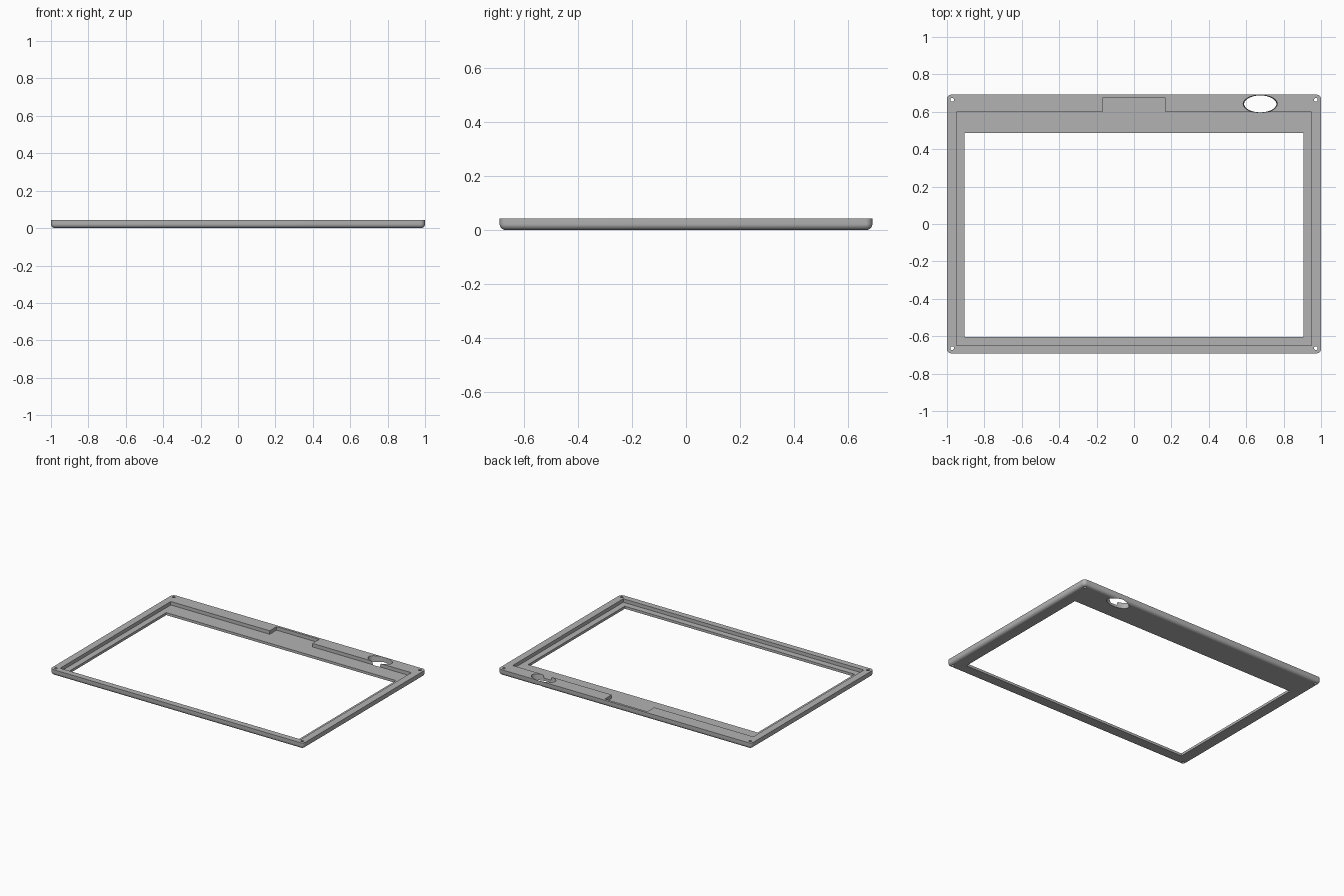
import bpy, bmesh, math
from mathutils import Matrix

if "Cube" in bpy.data.objects:
    bpy.data.objects.remove(bpy.data.objects["Cube"])

HEIGHT, FLOOR = 0.043, 0.018

grey = bpy.data.materials.new("plain grey")
grey.use_nodes = True
colour = (0.45, 0.45, 0.45, 1)
grey.diffuse_color = colour
grey.node_tree.nodes["Principled BSDF"].inputs["Base Color"].default_value = colour


def add_object(name, bm):
    bmesh.ops.recalc_face_normals(bm, faces=bm.faces)
    mesh = bpy.data.meshes.new(name)
    bm.to_mesh(mesh)
    bm.free()
    mesh.materials.append(grey)
    obj = bpy.data.objects.new(name, mesh)
    bpy.context.collection.objects.link(obj)
    return obj


def prism(points, z0, z1):
    """Extrude a flat outline between two heights."""
    bm = bmesh.new()
    face = bm.faces.new([bm.verts.new((x, y, z0)) for x, y in points])
    top = bmesh.ops.extrude_face_region(bm, geom=[face])["geom"]
    verts = [v for v in top if isinstance(v, bmesh.types.BMVert)]
    bmesh.ops.translate(bm, verts=verts, vec=(0, 0, z1 - z0))
    return bm


def rectangle(x, y0, y1):
    return [(-x, y0), (x, y0), (x, y1), (-x, y1)]


def round_hole(x, y, rx, ry, taper, segments):
    """Elliptical cutter, narrower at the bottom by the taper factor."""
    bm = bmesh.new()
    bmesh.ops.create_cone(bm, cap_ends=True, segments=segments, radius1=taper,
                          radius2=1, depth=HEIGHT + 0.01)
    bmesh.ops.transform(bm, verts=bm.verts, matrix=Matrix.Translation(
        (x, y, HEIGHT / 2)) @ Matrix.Diagonal((rx, ry, 1, 1)))
    return bm


# Slab with rounded corners and a rounded underside rim
slab = prism(rectangle(1, -0.692, 0.692), 0, HEIGHT)
upright = [e for e in slab.edges if abs(e.verts[0].co.z - e.verts[1].co.z) > 0.01]
bmesh.ops.bevel(slab, geom=upright, offset=0.025, segments=6, profile=0.5, affect="EDGES")
rim = [e for e in slab.edges if all(v.co.z < 0.001 for v in e.verts)]
bmesh.ops.bevel(slab, geom=rim, offset=0.022, segments=6, profile=0.5, affect="EDGES")
frame = add_object("bezel_frame", slab)

# Panel recess with its connector notch, cut from above
recess = [(-0.95, -0.649), (0.95, -0.649), (0.95, 0.598), (0.168, 0.598),
          (0.168, 0.675), (-0.168, 0.675), (-0.168, 0.598), (-0.95, 0.598)]
cutters = [add_object("recess_cutter", prism(recess, FLOOR, 0.1)),
           add_object("window_cutter", prism(rectangle(0.907, -0.605, 0.486), -0.1, 0.1)),
           add_object("oval_cutter", round_hole(0.675, 0.642, 0.092, 0.048, 0.93, 48))]

# Screw holes in the four corners
for sx in (-1, 1):
    for sy in (-1, 1):
        cutters.append(add_object("screw_cutter", round_hole(
            sx * 0.972, sy * 0.664, 0.01, 0.01, 1, 16)))

# Cut everything out of the slab, then discard the cutters
bpy.context.view_layer.objects.active = frame
frame.select_set(True)
for cutter in cutters:
    cutter.hide_render = True
    mod = frame.modifiers.new("cut", "BOOLEAN")
    mod.operation, mod.solver, mod.object = "DIFFERENCE", "EXACT", cutter
    bpy.ops.object.modifier_apply(modifier=mod.name)
    bpy.data.objects.remove(cutter)

bpy.ops.object.shade_smooth_by_angle(angle=math.radians(30))
